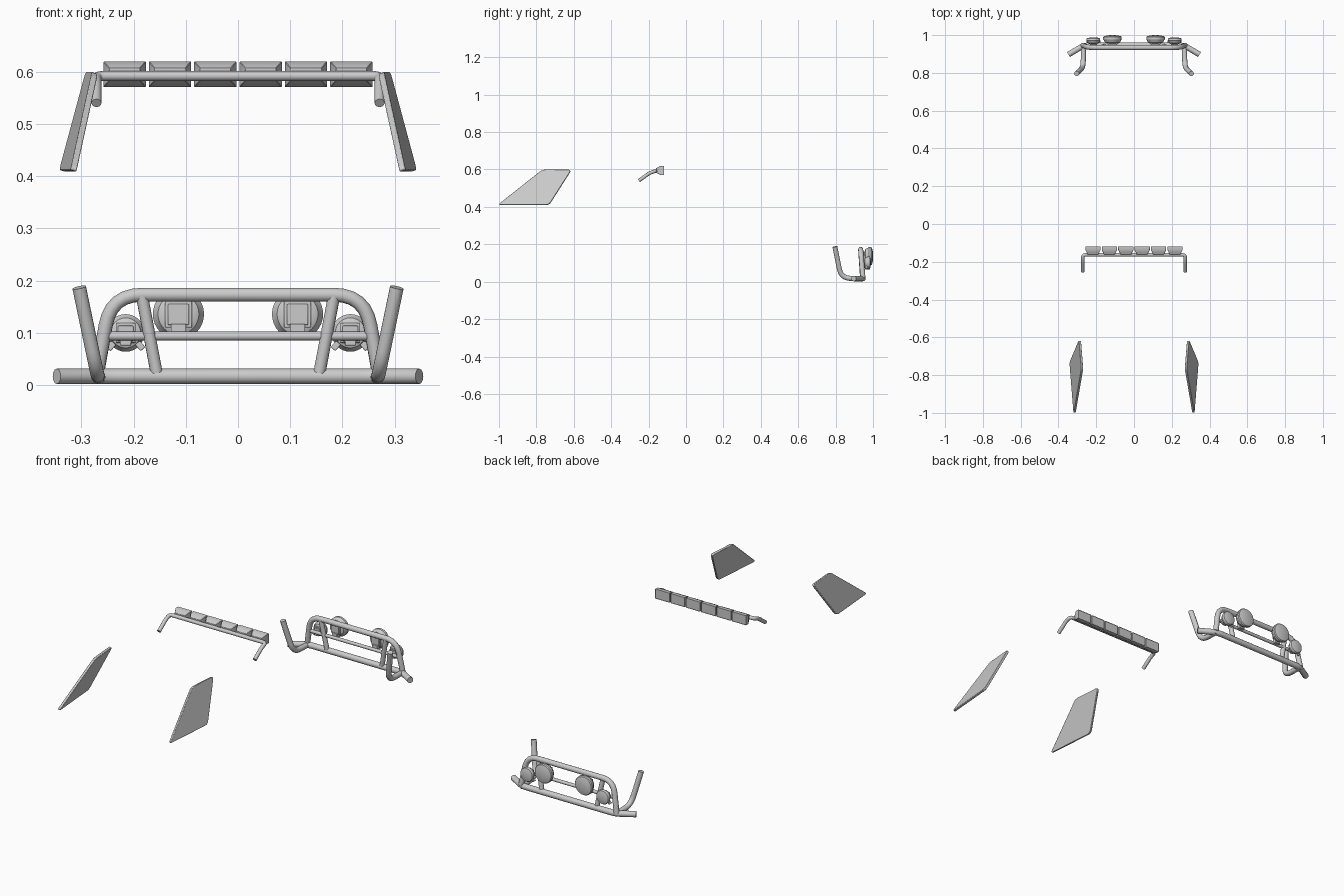
import bpy, bmesh, math
from mathutils import Vector, Matrix

if "Cube" in bpy.data.objects:
    bpy.data.objects.remove(bpy.data.objects["Cube"])


def finish(name, bm, bevel=0.0, segs=2):
    bmesh.ops.recalc_face_normals(bm, faces=bm.faces[:])
    me = bpy.data.meshes.new(name)
    bm.to_mesh(me)
    bm.free()
    ob = bpy.data.objects.new(name, me)
    bpy.context.collection.objects.link(ob)
    if bevel:
        m = ob.modifiers.new("bevel", 'BEVEL')
        m.width, m.segments, m.limit_method = bevel, segs, 'ANGLE'
    smooth(ob)
    return ob


def smooth(ob):
    bpy.ops.object.select_all(action='DESELECT')
    ob.select_set(True)
    bpy.context.view_layer.objects.active = ob
    bpy.ops.object.shade_smooth_by_angle(angle=math.radians(35))


def fillet(pts, radius, closed=False, n=6):
    """Round the corners of a polyline."""
    pts = [Vector(p) for p in pts]
    out = []
    for i, p in enumerate(pts):
        if not closed and i in (0, len(pts) - 1):
            out.append(p)
            continue
        a, b = pts[i - 1] - p, pts[(i + 1) % len(pts)] - p
        r = min(radius, a.length * 0.48, b.length * 0.48)
        p0, p1 = p + a.normalized() * r, p + b.normalized() * r
        for k in range(n + 1):
            t = k / n
            out.append(p0 * (1 - t) ** 2 + p * 2 * t * (1 - t) + p1 * t * t)
    return out


def tube(name, pts, r, corner=0.03):
    path = fillet(pts, corner)
    cu = bpy.data.curves.new(name, 'CURVE')
    cu.dimensions = '3D'
    cu.bevel_depth, cu.bevel_resolution, cu.use_fill_caps = r, 4, True
    sp = cu.splines.new('POLY')
    sp.points.add(len(path) - 1)
    for q, p in zip(sp.points, path):
        q.co = (*p, 1)
    ob = bpy.data.objects.new(name, cu)
    bpy.context.collection.objects.link(ob)
    bpy.ops.object.select_all(action='DESELECT')
    ob.select_set(True)
    bpy.context.view_layer.objects.active = ob
    bpy.ops.object.convert(target='MESH')
    smooth(bpy.context.object)


def lathe(name, centre, profile, n=32):
    """Revolve (radius, y) pairs round the y direction."""
    bm = bmesh.new()
    rings = [[bm.verts.new((centre[0] + r * math.cos(2 * math.pi * k / n), y,
                            centre[1] + r * math.sin(2 * math.pi * k / n)))
              for k in range(n)] for r, y in profile]
    for a, b in zip(rings, rings[1:]):
        for k in range(n):
            bm.faces.new((a[k], a[(k + 1) % n], b[(k + 1) % n], b[k]))
    bm.faces.new(rings[0])
    bm.faces.new(rings[-1])
    return finish(name, bm)


def box(name, centre, size, bevel=0.002, rot=0.0):
    bm = bmesh.new()
    bmesh.ops.create_cube(bm, size=1, matrix=Matrix.Translation(centre)
                          @ Matrix.Rotation(rot, 4, 'Y') @ Matrix.Diagonal((*size, 1)))
    return finish(name, bm, bevel)


# Bumper guard: lower tube, hoop and middle rail
tube("lower_bumper_tube", [(-0.347, 0.897, 0.017), (-0.265, 0.946, 0.017),
                           (0.265, 0.946, 0.017), (0.347, 0.897, 0.017)], 0.0148)
tube("upper_hoop", [(-0.27, 0.946, 0.02), (-0.243, 0.934, 0.173),
                    (0.243, 0.934, 0.173), (0.27, 0.946, 0.02)], 0.0135, 0.06)
tube("middle_rail", [(-0.255, 0.94, 0.094), (0.255, 0.94, 0.094)], 0.0085)

for s, side in ((-1, "left"), (1, "right")):
    # Uprights and arms that reach back to the body
    tube(side + "_upright", [(s * 0.184, 0.932, 0.172), (s * 0.156, 0.942, 0.024)], 0.0118)
    tube(side + "_mount_arm", [(s * 0.304, 0.796, 0.187), (s * 0.269, 0.83, 0.019),
                               (s * 0.267, 0.95, 0.016)], 0.0135, 0.05)

    # Round lamps: big inner and small outer
    for kind, x, z, r, y0, y1 in (("big", 0.114, 0.136, 0.049, 0.956, 1.0),
                                  ("small", 0.215, 0.1, 0.036, 0.954, 0.988)):
        d = y1 - y0
        lathe(f"{side}_{kind}_lamp", (s * x, z),
              [(r * .62, y0), (r * .8, y0 + d * .1), (r * .93, y0 + d * .4),
               (r, y0 + d * .5), (r, y0 + d * .75), (r * .93, y0 + d * .86),
               (r * .6, y0 + d * .96), (r * .2, y1)])
        box(f"{side}_{kind}_lamp_back", (s * x, y0, z), (r * 1.05, 0.012, r * 1.05))
        box(f"{side}_{kind}_lamp_plug", (s * x, y0 - 0.006, z - 0.001), (r * .82, 0.008, r * .82))
        box(f"{side}_{kind}_lamp_foot", (s * x, 0.951, (z - r * .5 + 0.094) / 2),
            (r * .6, 0.022, abs(z - r * .5 - 0.094) + 0.012))
    for t in (-1, 1):
        box(f"{side}_small_lamp_clip", (s * 0.215 + t * 0.028, 0.965, 0.075),
            (0.012, 0.014, 0.016), 0.002, -t * 0.7)

# Roof light bar
tube("roof_bar", [(-0.271, -0.252, 0.54), (-0.271, -0.195, 0.581), (-0.271, -0.163, 0.592),
                  (0.271, -0.163, 0.592), (0.271, -0.195, 0.581), (0.271, -0.252, 0.54)],
     0.0095, 0.02)
for i in range(6):
    bm = bmesh.new()
    loops = []
    for y, w, h in ((-0.161, 0.029, 0.012), (-0.152, 0.033, 0.016),
                    (-0.137, 0.0405, 0.0245), (-0.117, 0.0405, 0.0245)):
        cx = (i - 2.5) * 0.0868
        loops.append([bm.verts.new((cx + a * w, y, 0.595 + b * h))
                      for a, b in ((-1, -1), (1, -1), (1, 1), (-1, 1))])
    for a, b in zip(loops, loops[1:]):
        for k in range(4):
            bm.faces.new((a[k], a[(k + 1) % 4], b[(k + 1) % 4], b[k]))
    bm.faces.new(loops[0])
    # Shallow recessed lens
    lens = bm.faces.new(loops[-1])
    bmesh.ops.inset_region(bm, faces=[lens], thickness=0.004, depth=0)
    bmesh.ops.translate(bm, verts=lens.verts[:], vec=(0, -0.003, 0))
    finish(f"roof_light_{i + 1}", bm, 0.001, 1)

# Rear side fins: rounded slanted plates
outline = fillet([(0, -0.612, 0.598), (0, -0.768, 0.598), (0, -1.006, 0.41),
                  (0, -0.732, 0.41)], 0.018, True, 4)
for s, side in ((-1, "left"), (1, "right")):
    bm = bmesh.new()
    normal = Vector((-s, 0.08, -0.32)).normalized() * 0.006
    rims = []
    for t in (-1, 1):
        rims.append([bm.verts.new(Vector((
            s * (0.287 + 0.08 * (p.y + 0.615) - 0.32 * (p.z - 0.595)), p.y, p.z)) + normal * t)
            for p in outline])
        bm.faces.new(rims[-1])
    n = len(outline)
    for k in range(n):
        bm.faces.new((rims[0][k], rims[0][(k + 1) % n], rims[1][(k + 1) % n], rims[1][k]))
    finish(side + "_rear_fin", bm, 0.002)
